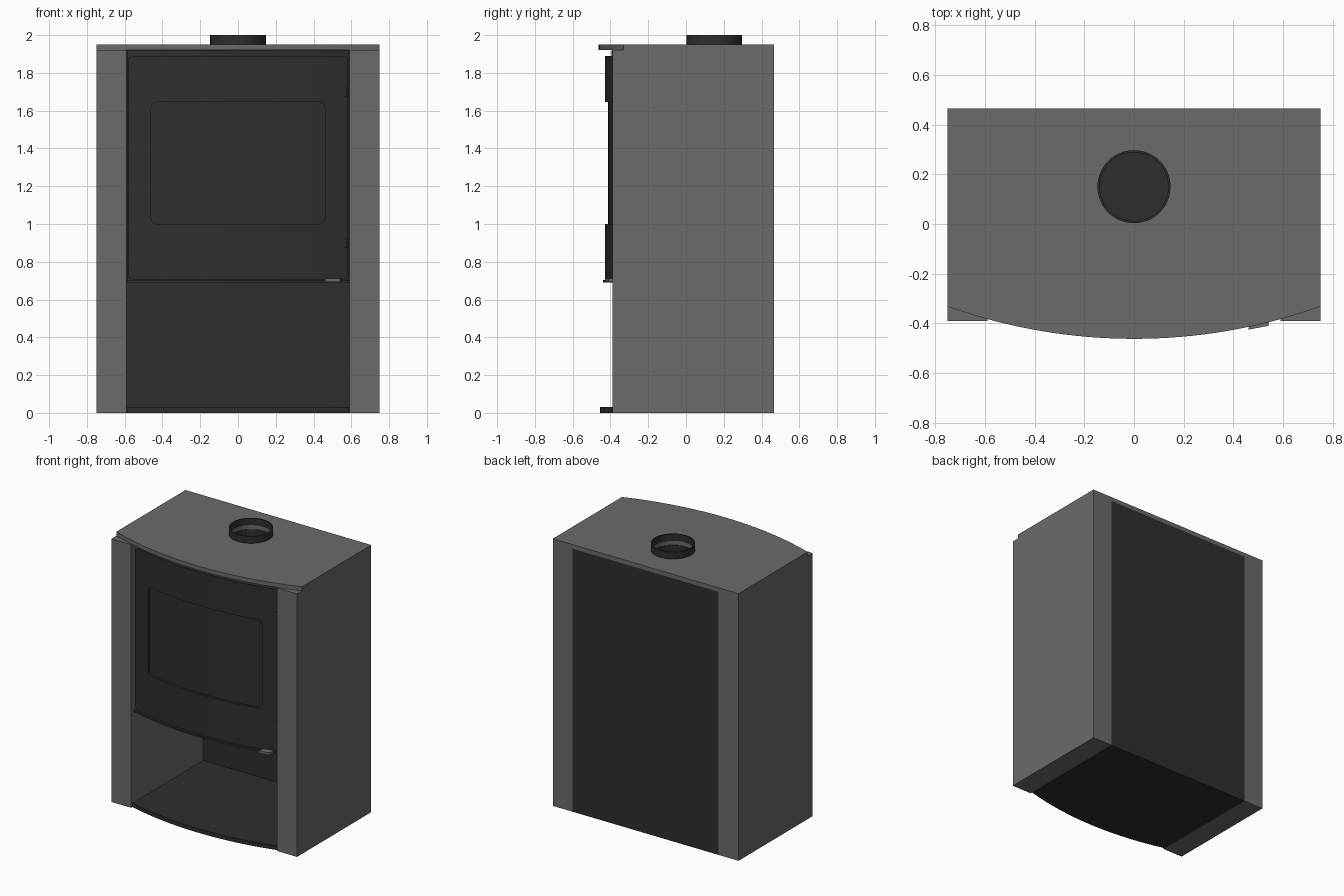
import bpy, bmesh, math
from mathutils import Vector

if "Cube" in bpy.data.objects:
    bpy.data.objects.remove(bpy.data.objects["Cube"])

R = 2.23  # radius shared by all bowed fronts


def material(name, v):
    m = bpy.data.materials.new(name)
    m.diffuse_color = (v, v, v, 1)
    m.use_nodes = True
    m.node_tree.nodes["Principled BSDF"].inputs["Base Color"].default_value = m.diffuse_color
    return m


GREY = material("grey_steel", 0.145)
DARK = material("black_iron", 0.027)


def prism(name, pts, lo, hi, mat, axis="z"):
    """Extrude a 2D outline along z (points are x,y) or y (points are x,z)."""
    bm = bmesh.new()
    place = (lambda p: (p[0], p[1], lo)) if axis == "z" else (lambda p: (p[0], lo, p[1]))
    face = bm.faces.new([bm.verts.new(place(p)) for p in pts])
    ext = bmesh.ops.extrude_face_region(bm, geom=[face])
    shift = Vector((0, 0, hi - lo)) if axis == "z" else Vector((0, hi - lo, 0))
    bmesh.ops.translate(bm, vec=shift,
                        verts=[g for g in ext["geom"] if isinstance(g, bmesh.types.BMVert)])
    bmesh.ops.recalc_face_normals(bm, faces=bm.faces)
    me = bpy.data.meshes.new(name)
    bm.to_mesh(me)
    bm.free()
    me.materials.append(mat)
    ob = bpy.data.objects.new(name, me)
    bpy.context.collection.objects.link(ob)
    return ob


def box(name, x0, x1, y0, y1, z0, z1, mat):
    return prism(name, [(x0, y0), (x1, y0), (x1, y1), (x0, y1)], z0, z1, mat)


def arc(half, front, n=32):
    """Bowed front line whose foremost point is at y = front."""
    xs = [-half + 2 * half * i / n for i in range(n + 1)]
    return [(x, front + R - math.sqrt(R * R - x * x)) for x in xs]


def bowed(name, half, front, z0, z1, mat, back=None, thick=None):
    pts = arc(half, front)
    if thick:
        pts += arc(half, front + thick)[::-1]
    else:
        pts += [(half, back), (-half, back)]
    return prism(name, pts, z0, z1, mat)


def circle(r, cy, n=48):
    return [(r * math.cos(2 * math.pi * i / n), cy + r * math.sin(2 * math.pi * i / n))
            for i in range(n)]


def rounded(half, z0, z1, r, n=5):
    pts = []
    for cx, cz, a0 in ((half - r, z1 - r, 0), (r - half, z1 - r, 90),
                       (r - half, z0 + r, 180), (half - r, z0 + r, 270)):
        for i in range(n + 1):
            a = math.radians(a0 + 90 * i / n)
            pts.append((cx + r * math.cos(a), cz + r * math.sin(a)))
    return pts


def cut(ob, cutter, op="DIFFERENCE"):
    mod = ob.modifiers.new("cut", "BOOLEAN")
    mod.operation = op
    mod.solver = "EXACT"
    mod.object = cutter
    bpy.context.view_layer.objects.active = ob
    bpy.ops.object.modifier_apply(modifier=mod.name)


# Side columns
for side, s in (("left", -1), ("right", 1)):
    x0, x1 = sorted((s * 0.59, s * 0.75))
    box(side + "_side_panel", x0, x1, -0.39, 0.465, 0, 1.92, GREY)

# Back sheet, bowed log shelf floor and top plate
box("back_panel", -0.59, 0.59, 0.44, 0.465, 0.0, 1.92, DARK)
bowed("niche_floor", 0.588, -0.455, 0, 0.03, DARK, back=0.44)
top = bowed("top_plate", 0.75, -0.462, 1.92, 1.95, GREY, back=0.465)

# Firebox with a lip under the door
firebox = bowed("firebox", 0.588, -0.395, 0.69, 1.918, DARK, back=0.44)
bowed("door_lip", 0.588, -0.44, 0.69, 0.703, DARK, thick=0.05)

# Flue collar, open down into the firebox
collar = prism("flue_collar", circle(0.147, 0.15), 1.95, 2.0, DARK)
bore = prism("flue_bore_cutter", circle(0.138, 0.15), 1.6, 2.1, DARK)
for ob in (top, firebox, collar):
    cut(ob, bore)

# Bowed door with rounded corners and a window opening
door = bowed("door", 0.62, -0.43, 0.6, 2.0, DARK, thick=0.034)
door_shape = prism("door_shape_cutter", rounded(0.58, 0.707, 1.89, 0.025), -0.6, 0, DARK, "y")
window_shape = prism("window_cutter", rounded(0.46, 1.0, 1.645, 0.03), -0.6, 0, DARK, "y")
cut(door, door_shape, "INTERSECT")
cut(door, window_shape)
bowed("window_glass", 0.47, -0.414, 0.99, 1.655, DARK, thick=0.012)

# Hinges and handle
for name, z in (("upper_hinge", 1.70), ("lower_hinge", 0.90)):
    box(name, 0.555, 0.574, -0.366, -0.33, z - 0.027, z + 0.027, DARK)
prism("door_handle", [(0.46, -0.425), (0.54, -0.41), (0.55, -0.36), (0.47, -0.37)],
      0.694, 0.711, GREY)

for helper in (bore, door_shape, window_shape):
    bpy.data.objects.remove(helper)

# Smooth the curves, keep the edges crisp
bpy.ops.object.select_all(action="SELECT")
bpy.context.view_layer.objects.active = door
bpy.ops.object.shade_smooth_by_angle(angle=math.radians(25))
